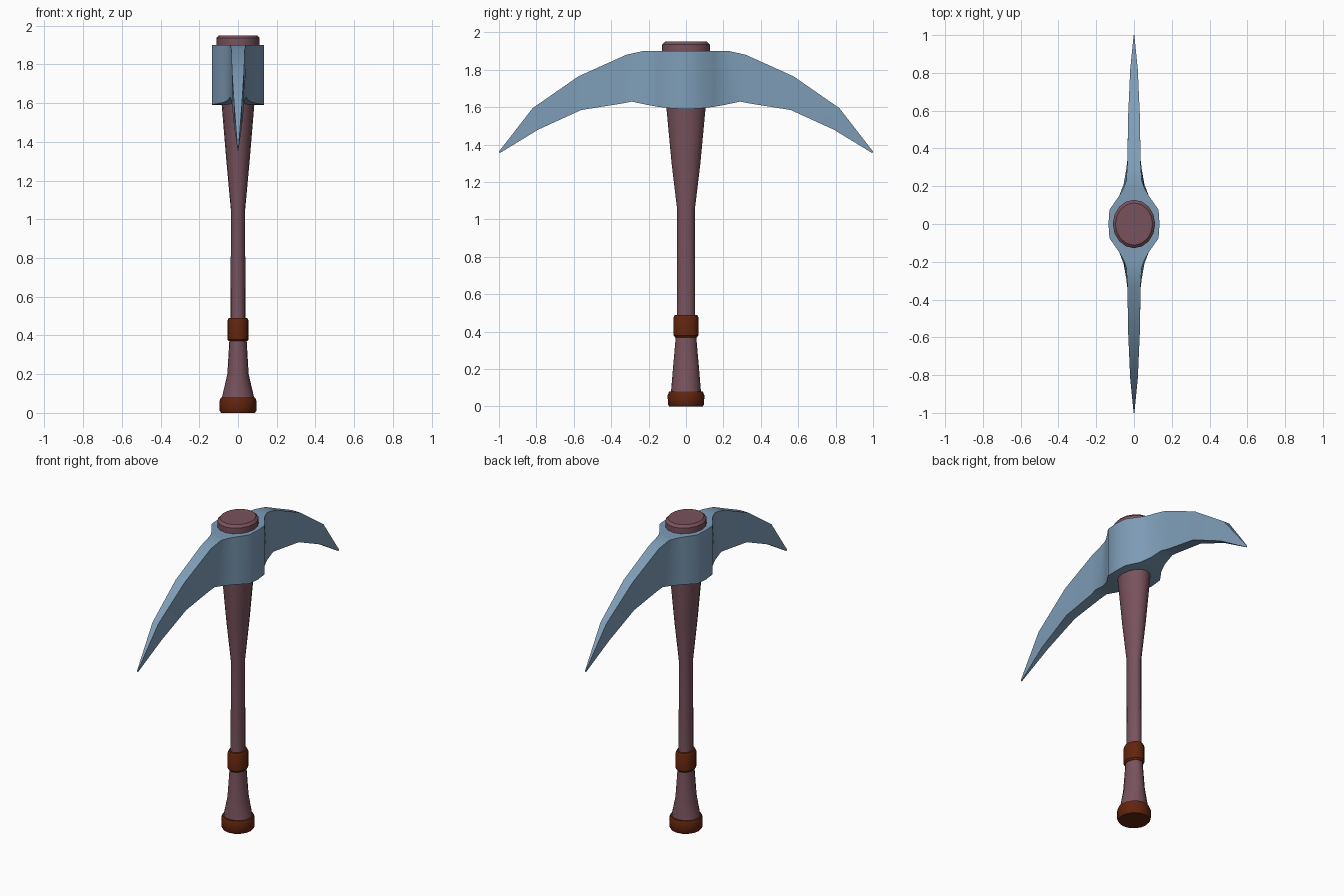
import bpy, bmesh, math

if "Cube" in bpy.data.objects:
    bpy.data.objects.remove(bpy.data.objects["Cube"])


def material(name, rgb):
    m = bpy.data.materials.new(name)
    m.diffuse_color = (*rgb, 1)
    m.use_nodes = True
    m.node_tree.nodes["Principled BSDF"].inputs["Base Color"].default_value = m.diffuse_color
    return m


WOOD = material("mauve wood", (0.19, 0.085, 0.11))
STEEL = material("blue steel", (0.21, 0.34, 0.48))
LEATHER = material("brown leather", (0.12, 0.018, 0.004))


def loft(name, rings, mat, angle=30):
    """Skin a list of equal-length point rings and close both ends."""
    bm = bmesh.new()
    loops = [[bm.verts.new(p) for p in ring] for ring in rings]
    n = len(loops[0])
    for a, b in zip(loops, loops[1:]):
        for i in range(n):
            j = (i + 1) % n
            bm.faces.new((a[i], a[j], b[j], b[i]))
    bm.faces.new(loops[0][::-1])
    bm.faces.new(loops[-1])
    bmesh.ops.remove_doubles(bm, verts=bm.verts, dist=0.0001)
    bmesh.ops.recalc_face_normals(bm, faces=bm.faces)
    me = bpy.data.meshes.new(name)
    bm.to_mesh(me)
    bm.free()
    me.materials.append(mat)
    ob = bpy.data.objects.new(name, me)
    bpy.context.collection.objects.link(ob)
    bpy.ops.object.select_all(action='DESELECT')
    ob.select_set(True)
    bpy.context.view_layer.objects.active = ob
    bpy.ops.object.shade_smooth_by_angle(angle=math.radians(angle))
    return ob


def turned(name, profile, mat, n=16):
    """Oval turning; profile rows are (z, x radius, y radius)."""
    loft(name, [[(rx * math.cos(2 * math.pi * i / n), ry * math.sin(2 * math.pi * i / n), z)
                 for i in range(n)] for z, rx, ry in profile], mat)


# Wooden handle, flaring at both ends
turned("handle", [(0.04, 0.09, 0.085), (0.08, 0.083, 0.08), (0.2, 0.055, 0.07),
                  (0.37, 0.045, 0.055), (0.5, 0.038, 0.049), (1.05, 0.037, 0.047),
                  (1.3, 0.06, 0.077), (1.6, 0.085, 0.105), (1.88, 0.112, 0.128),
                  (1.935, 0.112, 0.128), (1.95, 0.098, 0.112)], WOOD)

# Leather end cap and grip band
turned("end_cap", [(0, 0.088, 0.09), (0.012, 0.095, 0.097), (0.06, 0.096, 0.098),
                   (0.08, 0.088, 0.09)], LEATHER)
turned("grip_band", [(0.37, 0.048, 0.058), (0.38, 0.055, 0.067), (0.475, 0.055, 0.067),
                     (0.49, 0.048, 0.059)], LEATHER)

# Steel head: stations of (top y, top z, bottom y, bottom z, half width)
half = [(0, 1.9, 0, 1.59, 0.135), (0.075, 1.9, 0.075, 1.593, 0.13),
        (0.15, 1.9, 0.15, 1.602, 0.078), (0.19, 1.9, 0.21, 1.613, 0.055),
        (0.23, 1.9, 0.29, 1.63, 0.041), (0.32, 1.88, 0.34, 1.62, 0.035),
        (0.575, 1.765, 0.56, 1.585, 0.031), (0.82, 1.595, 0.79, 1.48, 0.02),
        (1.0, 1.363, 0.995, 1.355, 0.002)]
stations = [(-a, b, -c, d, w) for a, b, c, d, w in half[:0:-1]] + half
loft("pick_head", [[(-w, yt, zt), (w, yt, zt), (w, yb, zb), (-w, yb, zb)]
                   for yt, zt, yb, zb, w in stations], STEEL, 35)
